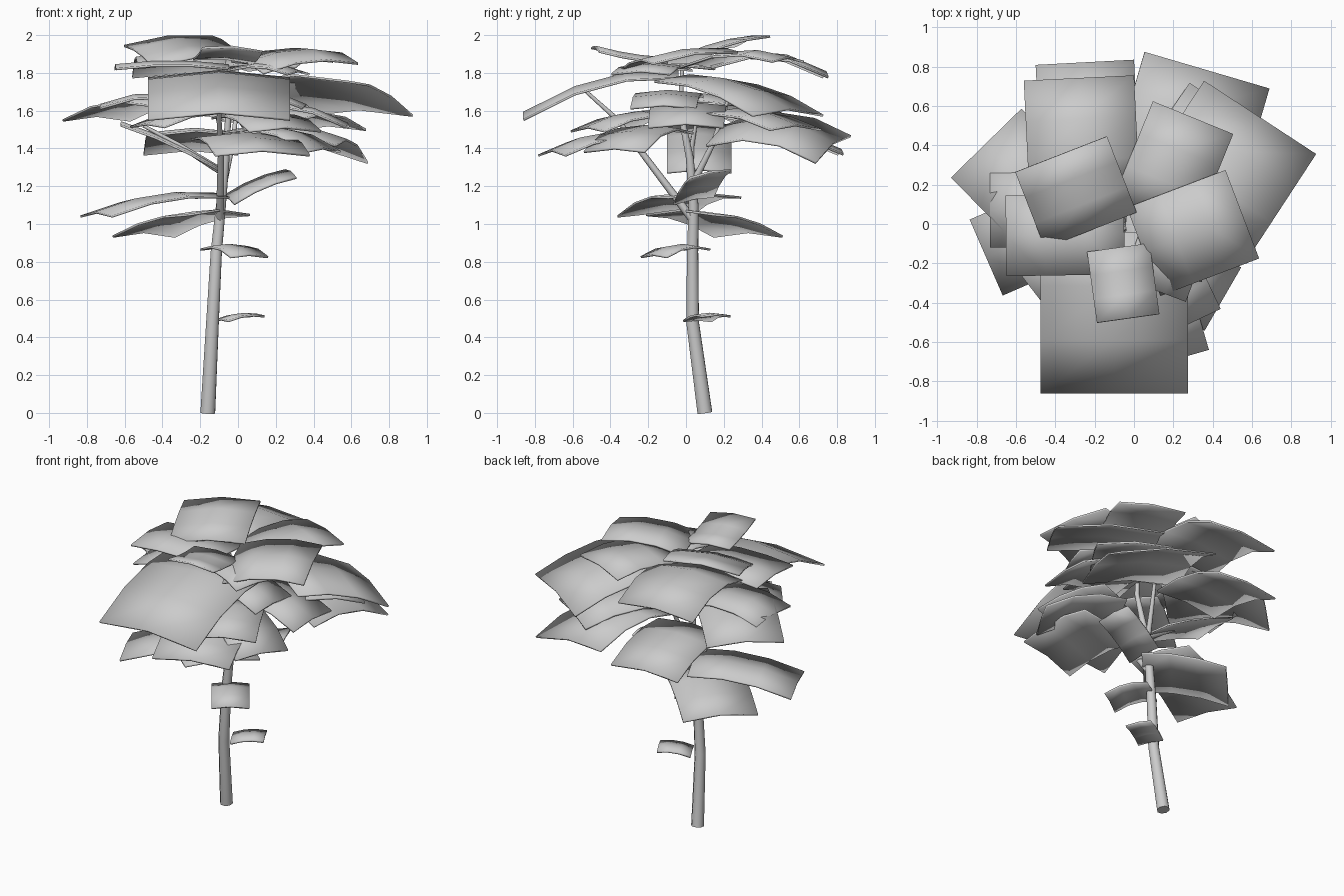
import bpy, bmesh
from mathutils import Vector


def limb(name, points):
    """Tapered eight-sided limb through (x, y, z, radius) points."""
    cu = bpy.data.curves.new(name, 'CURVE')
    cu.dimensions = '3D'
    cu.bevel_depth = 1.0
    cu.bevel_resolution = 2
    cu.use_fill_caps = True
    sp = cu.splines.new('POLY')
    sp.points.add(len(points) - 1)
    for p, (x, y, z, r) in zip(sp.points, points):
        p.co = (x, y, z, 1)
        p.radius = r
    sp.use_smooth = True
    ob = bpy.data.objects.new(name, cu)
    bpy.context.collection.objects.link(ob)


def leaf(name, tip, base, width, roll=0.0, arch=0.05):
    """Thin arched card from base to tip; roll lifts its right-hand side."""
    tip, base = Vector(tip), Vector(base)
    d = tip - base
    side = Vector((d.y, -d.x, 0)).normalized() * width / 2
    side.z = roll
    bm = bmesh.new()
    n, m = 3, 2
    rows = []
    for i in range(n + 1):
        t = i / n
        row = []
        for j in range(m + 1):
            s = 2 * j / m - 1
            p = base + d * t + side * s
            p.z += arch * 4 * t * (1 - t) + width * .05 * (.5 - s * s)
            row.append(bm.verts.new(p))
        rows.append(row)
    for i in range(n):
        for j in range(m):
            bm.faces.new((rows[i][j], rows[i][j + 1],
                          rows[i + 1][j + 1], rows[i + 1][j]))
    bmesh.ops.recalc_face_normals(bm, faces=bm.faces)
    me = bpy.data.meshes.new(name)
    bm.to_mesh(me)
    bm.free()
    ob = bpy.data.objects.new(name, me)
    bpy.context.collection.objects.link(ob)
    mod = ob.modifiers.new("thickness", 'SOLIDIFY')
    mod.thickness = 0.012
    mod.offset = 0
    bpy.context.view_layer.objects.active = ob
    ob.select_set(True)
    bpy.ops.object.shade_smooth_by_angle()
    ob.select_set(False)


# Trunk and branches
limb("trunk", [(-.16, .1, 0, .042), (-.135, .035, .48, .036), (-.115, .035, .85, .032),
               (-.09, .04, 1.1, .028), (-.065, .02, 1.35, .022), (-.05, -.03, 1.6, .016),
               (-.05, -.02, 1.83, .010)])
limb("front_branch", [(-.095, .03, 1.03, .022), (-.09, -.22, 1.36, .017),
                      (-.1, -.36, 1.55, .013), (-.1, -.55, 1.72, .009)])
limb("back_branch", [(-.075, .04, 1.22, .02), (-.03, .14, 1.42, .015), (.0, .22, 1.65, .01)])
limb("left_branch", [(-.075, .03, 1.27, .02), (-.3, .03, 1.41, .014), (-.5, .05, 1.52, .009)])

# Leaves by layer: tip, base, width, roll, arch
top_leaves = [
    ((-.1, -.86, 1.57), (-.1, -.04, 1.79), .75, 0, .07),
    ((-.37, .355, 1.98), (-.22, -.03, 1.87), .5, .025, .02),
    ((.64, .54, 1.59), (.3, .02, 1.77), .68, 0, .045),
    ((.3, .54, 1.87), (.1, .05, 1.84), .44, 0, .05),
    ((.55, .05, 1.89), (.05, -.14, 1.84), .48, -.03, .04),
    ((-.28, .74, 1.79), (-.25, .12, 1.84), .56, 0, .08),
    ((-.65, -.06, 1.83), (-.05, -.05, 1.83), .41, 0, .02),
    ((-.03, -.48, 1.93), (-.08, -.12, 1.87), .32, .01, -.01),
    ((.32, -.24, 1.80), (0, -.12, 1.82), .33, 0, .03),
]
middle_leaves = [
    ((.37, .78, 1.41), (.2, .2, 1.5), .66, -.07, .07),
    ((.48, .58, 1.51), (.15, .1, 1.57), .48, 0, .05),
    ((-.25, .82, 1.38), (-.22, .25, 1.48), .5, 0, .05),
    ((-.75, .41, 1.56), (-.3, -.05, 1.64), .5, 0, .05),
    ((-.73, .07, 1.62), (-.2, .07, 1.64), .38, 0, .05),
    ((.45, -.38, 1.39), (0, -.12, 1.49), .37, 0, .06),
    ((.13, -.71, 1.375), (0, -.26, 1.46), .52, 0, .04),
    ((-.48, -.38, 1.52), (-.05, -.05, 1.58), .3, 0, .04),
    ((.25, -.52, 1.5), (.05, -.1, 1.57), .42, 0, .04),
    ((.58, 0, 1.52), (.05, .02, 1.62), .40, 0, .05),
    ((.36, -.12, 1.62), (-.05, -.08, 1.68), .35, 0, .04),
    ((-.62, .07, 1.53), (-.08, .07, 1.28), .34, 0, .02),
]
low_leaves = [
    ((-.75, -.17, 1.05), (-.13, .10, 1.15), .42, 0, .04),
    ((-.5, .33, .945), (-.1, -.03, 1.06), .49, 0, .03),
    ((.28, .13, 1.27), (-.05, .04, 1.13), .22, -.02, .02),
    ((.06, -.17, .83), (-.1, .06, .87), .24, 0, .03),
    ((.1, .16, .515), (-.09, .06, .49), .17, 0, .015),
]
for layer, leaves in (("top", top_leaves), ("middle", middle_leaves), ("low", low_leaves)):
    for k, args in enumerate(leaves):
        leaf(f"{layer}_leaf_{k + 1}", *args)
